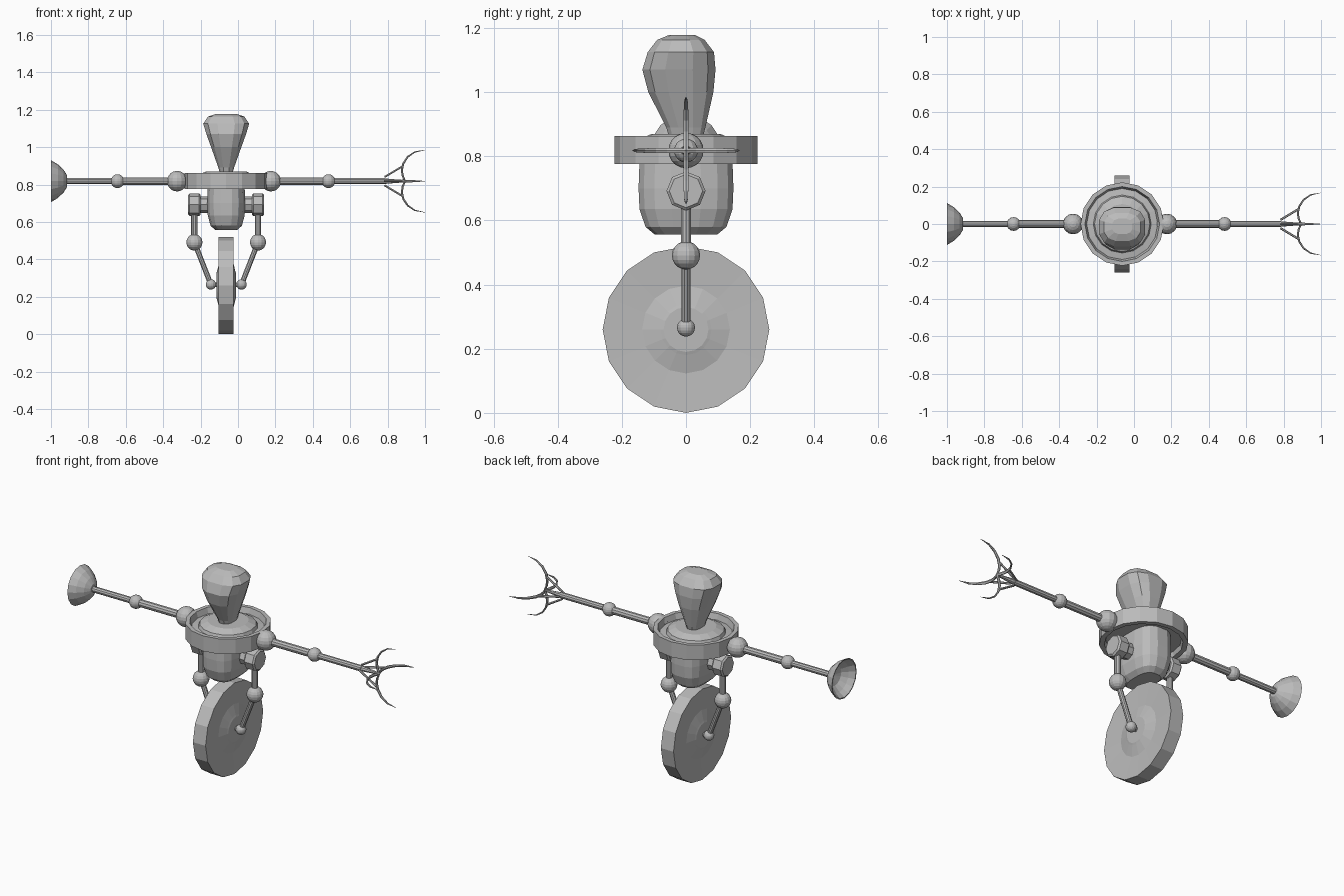
import bpy, bmesh, math
from mathutils import Vector

if "Cube" in bpy.data.objects:
    bpy.data.objects.remove(bpy.data.objects["Cube"])

CX = -0.063      # body axis
ARM_Z = 0.818

grey = bpy.data.materials.new("grey metal")
grey.diffuse_color = (0.5, 0.5, 0.5, 1)
grey.use_nodes = True
grey.node_tree.nodes["Principled BSDF"].inputs["Base Color"].default_value = grey.diffuse_color


def finish(name, bm):
    bmesh.ops.remove_doubles(bm, verts=bm.verts, dist=0.0002)
    bmesh.ops.recalc_face_normals(bm, faces=bm.faces)
    mesh = bpy.data.meshes.new(name)
    bm.to_mesh(mesh)
    bm.free()
    mesh.materials.append(grey)
    ob = bpy.data.objects.new(name, mesh)
    bpy.context.collection.objects.link(ob)
    return ob


def skin(name, rings, caps=True):
    """Join a row of point rings with quads."""
    bm = bmesh.new()
    vr = [[bm.verts.new(p) for p in ring] for ring in rings]
    n = len(vr[0])
    for a, b in zip(vr, vr[1:]):
        for i in range(n):
            j = (i + 1) % n
            bm.faces.new((a[i], a[j], b[j], b[i]))
    if caps:
        bm.faces.new(vr[0])
        bm.faces.new(vr[-1])
    return finish(name, bm)


def lathe(name, profile, centre, axis, segs=16):
    """Revolve (radius, distance along axis) points."""
    q = Vector(axis).to_track_quat('Z', 'Y')
    c = Vector(centre)
    rings = []
    for r, h in profile:
        r = max(r, 0.0003)
        rings.append([c + q @ Vector((r * math.cos(t), r * math.sin(t), h))
                      for t in (2 * math.pi * i / segs for i in range(segs))])
    return skin(name, rings)


def rod(name, a, b, r1, r2=None, segs=10):
    a, b = Vector(a), Vector(b)
    r2 = r1 if r2 is None else r2
    return lathe(name, [(r1, 0), (r2, (b - a).length)], a, b - a, segs)


def ball(name, centre, r):
    bm = bmesh.new()
    bmesh.ops.create_uvsphere(bm, u_segments=14, v_segments=10, radius=r)
    bmesh.ops.translate(bm, verts=bm.verts, vec=centre)
    return finish(name, bm)


def loft(name, sections, power, segs=16):
    """Rounded-box sections: (z, half width, y min, y max)."""
    rings = []
    for z, hx, y0, y1 in sections:
        ring = []
        for i in range(segs):
            t = 2 * math.pi * (i + 0.5) / segs
            c, s = math.cos(t), math.sin(t)
            x = math.copysign(abs(c) ** (2 / power), c)
            y = math.copysign(abs(s) ** (2 / power), s)
            ring.append((CX + hx * x, (y0 + y1) / 2 + (y1 - y0) / 2 * y, z))
        rings.append(ring)
    return skin(name, rings)


# head, egg shaped and bulging to the front
loft("head", [(0.862, 0.035, -0.055, 0.055), (0.89, 0.043, -0.063, 0.062),
              (1.0, 0.083, -0.12, 0.088), (1.07, 0.109, -0.139, 0.095),
              (1.125, 0.126, -0.122, 0.09), (1.163, 0.1, -0.092, 0.06),
              (1.178, 0.055, -0.055, 0.03)], 2.7, 12)

# lower body
loft("lower_body", [(0.557, 0.06, -0.1, 0.1), (0.58, 0.085, -0.128, 0.128),
                    (0.635, 0.1, -0.147, 0.147), (0.7, 0.103, -0.15, 0.15),
                    (0.81, 0.099, -0.146, 0.146)], 2.8, 16)

# chest ring with sunken collar
lathe("chest_ring", [(0, 0.80), (0.19, 0.80), (0.197, 0.776), (0.223, 0.776),
                     (0.223, 0.863), (0.2, 0.863), (0.19, 0.83), (0.155, 0.835),
                     (0.148, 0.852), (0.107, 0.87), (0, 0.87)],
      (CX, 0, 0), (0, 0, 1))

# wheel with raised hub
half = [(0, 0.051), (0.07, 0.051), (0.08, 0.048), (0.137, 0.034), (0.26, 0.04)]
lathe("wheel", half + [(r, -h) for r, h in reversed(half)],
      (CX, 0, 0.26), (1, 0, 0))

# legs, mirrored about the body axis
for s, side in ((-1, "left"), (1, "right")):
    ankle = (CX + s * 0.082, 0, 0.266)
    knee = (CX + s * 0.17, 0, 0.491)
    hip = (CX + s * 0.17, 0, 0.692)
    rod(side + "_axle", (CX + s * 0.04, 0, 0.262), ankle, 0.013)
    ball(side + "_ankle", ankle, 0.028)
    rod(side + "_lower_leg", ankle, knee, 0.0145)
    ball(side + "_knee", knee, 0.044)
    rod(side + "_upper_leg", knee, hip, 0.017)
    lathe(side + "_hip", [(0.052, -0.033), (0.061, -0.025), (0.061, 0.025),
                          (0.052, 0.033)], hip, (s, 0, 0), 8)
    rod(side + "_hip_shaft", (CX + s * 0.08, 0, 0.692), hip, 0.044, segs=8)

# arms
for side, s, shoulder_x, elbow_x, wrist_x in (("left", -1, -0.326, -0.644, -0.92),
                                              ("right", 1, 0.176, 0.484, 0.785)):
    shoulder, elbow, wrist = [(x, 0, ARM_Z) for x in (shoulder_x, elbow_x, wrist_x)]
    ball(side + "_shoulder", shoulder, 0.055)
    rod(side + "_upper_arm", shoulder, elbow, 0.021)
    ball(side + "_elbow", elbow, 0.037)
    rod(side + "_forearm", elbow, wrist, 0.017)

# hollow cup on the left hand
lathe("cup", [(0, 0.913), (0.03, 0.913), (0.06, 0.932), (0.09, 0.963),
              (0.112, 1.0), (0.106, 1.0), (0.084, 0.97), (0.055, 0.942),
              (0, 0.925)], (0, 0, ARM_Z), (-1, 0, 0))

# four-fingered claw on the right hand
arc = [(0.893, 0, 0.008), (0.88, 0.03, 0.009), (0.876, 0.06, 0.009),
       (0.884, 0.095, 0.009), (0.907, 0.13, 0.008), (0.945, 0.156, 0.006),
       (1.0, 0.167, 0.001)]
for k, name in enumerate(("back", "upper", "front", "lower")):
    a = k * math.pi / 2
    out = Vector((0, round(math.cos(a)), round(math.sin(a))))
    across = Vector((1, 0, 0)).cross(out)
    base = Vector((0, 0, ARM_Z))
    rings = []
    for i, (x, r, w) in enumerate(arc):
        p, n = arc[max(i - 1, 0)], arc[min(i + 1, len(arc) - 1)]
        along = (Vector((n[0] - p[0], 0, 0)) + out * (n[1] - p[1])).normalized()
        nor = along.cross(across)
        mid = base + Vector((x, 0, 0)) + out * r
        rings.append([mid + w * (math.cos(t) * nor * 0.6 + math.sin(t) * across)
                      for t in (j * math.pi / 3 for j in range(6))])
    skin(name + "_claw", rings)
    rod(name + "_claw_strut", base + Vector((0.783, 0, 0)) + out * 0.022,
        base + Vector((0.88, 0, 0)) + out * 0.08, 0.006, segs=6)
rod("claw_core", (0.78, 0, ARM_Z), (0.89, 0, ARM_Z), 0.015, 0.006, segs=8)
